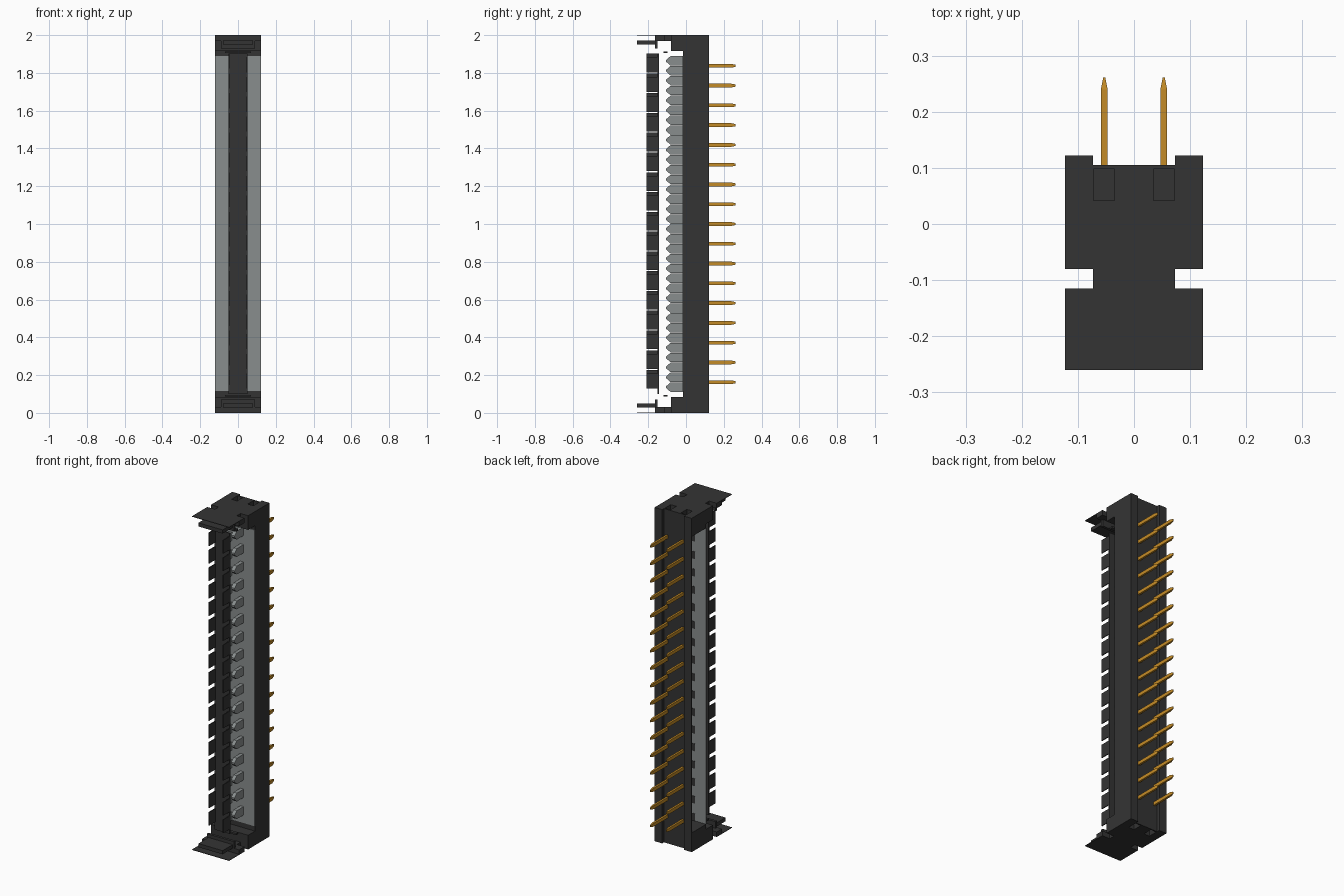
import bpy, bmesh
from mathutils import Matrix, Vector

if "Cube" in bpy.data.objects:
    bpy.data.objects.remove(bpy.data.objects["Cube"])


def material(name, rgb):
    m = bpy.data.materials.new(name)
    m.use_nodes = True
    m.diffuse_color = (*rgb, 1)
    m.node_tree.nodes["Principled BSDF"].inputs["Base Color"].default_value = (*rgb, 1)
    return m


black = material("black plastic", (0.034, 0.034, 0.034))
grey = material("grey metal", (0.25, 0.27, 0.27))
gold = material("gold", (0.55, 0.26, 0.02))

PITCH = 0.1047
ROWS = [1 + PITCH * (i - 8) for i in range(17)]
W, F, FRONT, RECESS, BACK = 0.123, 0.073, -0.015, 0.105, 0.122
LOW, HIGH = 0.115, 1.89


def box(bm, x0, x1, y0, y1, z0, z1):
    size = Matrix.Diagonal((x1 - x0, y1 - y0, z1 - z0, 1))
    mid = Matrix.Translation(((x0 + x1) / 2, (y0 + y1) / 2, (z0 + z1) / 2))
    return bmesh.ops.create_cube(bm, size=1, matrix=mid @ size)["verts"]


def side_box(bm, side, x0, x1, *rest):
    """Box at x0..x1 on the chosen side of the middle."""
    box(bm, *sorted((side * x0, side * x1)), *rest)


def prism(bm, points, offset):
    """Extrude a flat outline along an offset."""
    face = bm.faces.new([bm.verts.new(p) for p in points])
    ext = bmesh.ops.extrude_face_region(bm, geom=[face])
    verts = [g for g in ext["geom"] if isinstance(g, bmesh.types.BMVert)]
    bmesh.ops.translate(bm, verts=verts, vec=Vector(offset))
    # Keep the starting cap so the prism stays closed
    if not face.is_valid:
        bm.faces.new([bm.verts.new(p) for p in points])


def finish(bm, name, mat):
    bmesh.ops.remove_doubles(bm, verts=bm.verts[:], dist=1e-6)
    bmesh.ops.recalc_face_normals(bm, faces=bm.faces[:])
    mesh = bpy.data.meshes.new(name)
    bm.to_mesh(mesh)
    bm.free()
    mesh.materials.append(mat)
    obj = bpy.data.objects.new(name, mesh)
    bpy.context.collection.objects.link(obj)
    return obj


# Pocket cutters for the two ends of the housing
bm = bmesh.new()
for z in (0, 2):
    for s in (-1, 1):
        side_box(bm, s, 0.035, 0.072, 0.042, 0.098, z - 0.05, z + 0.05)
pockets = finish(bm, "pocket_cutter", black)
pockets.hide_render = True
pockets.hide_viewport = True

# Solid end blocks with raised flanges along the back
section = [(-W, FRONT), (W, FRONT), (W, BACK), (F, BACK), (F, RECESS),
           (-F, RECESS), (-F, BACK), (-W, BACK)]
for name, z0, z1 in (("lower_end", 0, LOW), ("upper_end", HIGH, 2)):
    bm = bmesh.new()
    prism(bm, [(x, y, z0) for x, y in section], (0, 0, z1 - z0))
    end = finish(bm, name, black)
    cut = end.modifiers.new("pockets", "BOOLEAN")
    cut.object = pockets
    cut.solver = "EXACT"

# Hollow middle of the housing: back wall, flanges and one closed side
bm = bmesh.new()
box(bm, -F, F, RECESS - 0.003, RECESS, LOW, HIGH)
for s in (-1, 1):
    side_box(bm, s, F, W, BACK - 0.003, BACK, LOW, HIGH)
    side_box(bm, s, F, F + 0.003, RECESS - 0.003, BACK, LOW, HIGH)
box(bm, W - 0.003, W, FRONT, BACK, LOW, HIGH)
finish(bm, "housing_walls", black)

# Grey sheet closing the front of the housing
bm = bmesh.new()
box(bm, -W, W - 0.001, FRONT - 0.003, FRONT, LOW, HIGH)
finish(bm, "grey_sheet", grey)

# Dark contact windows on the inside of the sheet
bm = bmesh.new()
for s in (-1, 1):
    for z in ROWS:
        c = z + s * PITCH / 4
        side_box(bm, s, 0.03, 0.05, FRONT, FRONT + 0.002, c - 0.022, c + 0.022)
finish(bm, "contact_windows", black)

# End latches: shoulder, neck, head, thin flap and catch, mirrored top and bottom
for name, flip in (("upper_latch", False), ("lower_latch", True)):
    bm = bmesh.new()
    box(bm, -W, W, -0.08, FRONT, 1.915, 2)
    box(bm, -F, F, -0.116, -0.079, 1.97, 2)
    box(bm, -W, W, -0.165, -0.115, 1.97, 1.997)
    box(bm, -W, W, -0.26, -0.115, 1.997, 2)
    box(bm, -0.08, 0.08, -0.26, -0.15, 1.95, 1.972)
    box(bm, -0.09, 0.09, -0.165, -0.15, 1.93, 1.972)
    box(bm, -0.07, 0.07, -0.118, -0.098, 1.904, 1.914)
    if flip:
        for v in bm.verts:
            v.co.z = 2 - v.co.z
    finish(bm, name, black)

# Pointed contact blades, two staggered rows
bm = bmesh.new()
for s in (-1, 1):
    for z in ROWS:
        c, h = z + s * PITCH / 4, 0.025
        blade = [(FRONT, -h), (FRONT, h), (-0.082, h), (-0.105, 0.005),
                 (-0.105, -0.005), (-0.082, -h)]
        prism(bm, [(s * 0.028, y, c + dz) for y, dz in blade], (s * 0.022, 0, 0))
finish(bm, "contact_blades", grey)

# Floating cover: flat web with thin upright fingers along both edges
bm = bmesh.new()
START, STOP, H = 0.128, 1.902, 0.08
box(bm, -0.05, 0.05, -0.15, -0.143, 0.1, STOP)
for i in range(17):
    for s in (-1, 1):
        z = START + i * PITCH if s > 0 else STOP - H - i * PITCH
        side_box(bm, s, 0.045, 0.05, -0.21, -0.145, z, z + H)
finish(bm, "slotted_cover", black)

# Pins with tapered tips, two rows
bm = bmesh.new()
RX, RZ = 0.006, 0.01
for x in (-0.053, 0.053):
    for z in ROWS:
        box(bm, x - RX, x + RX, 0.1, 0.24, z - RZ, z + RZ)
        for v in box(bm, x - RX, x + RX, 0.24, 0.261, z - RZ, z + RZ):
            if v.co.y > 0.25:
                v.co.x = x + (v.co.x - x) * 0.3
                v.co.z = z + (v.co.z - z) * 0.6
finish(bm, "pins", gold)
